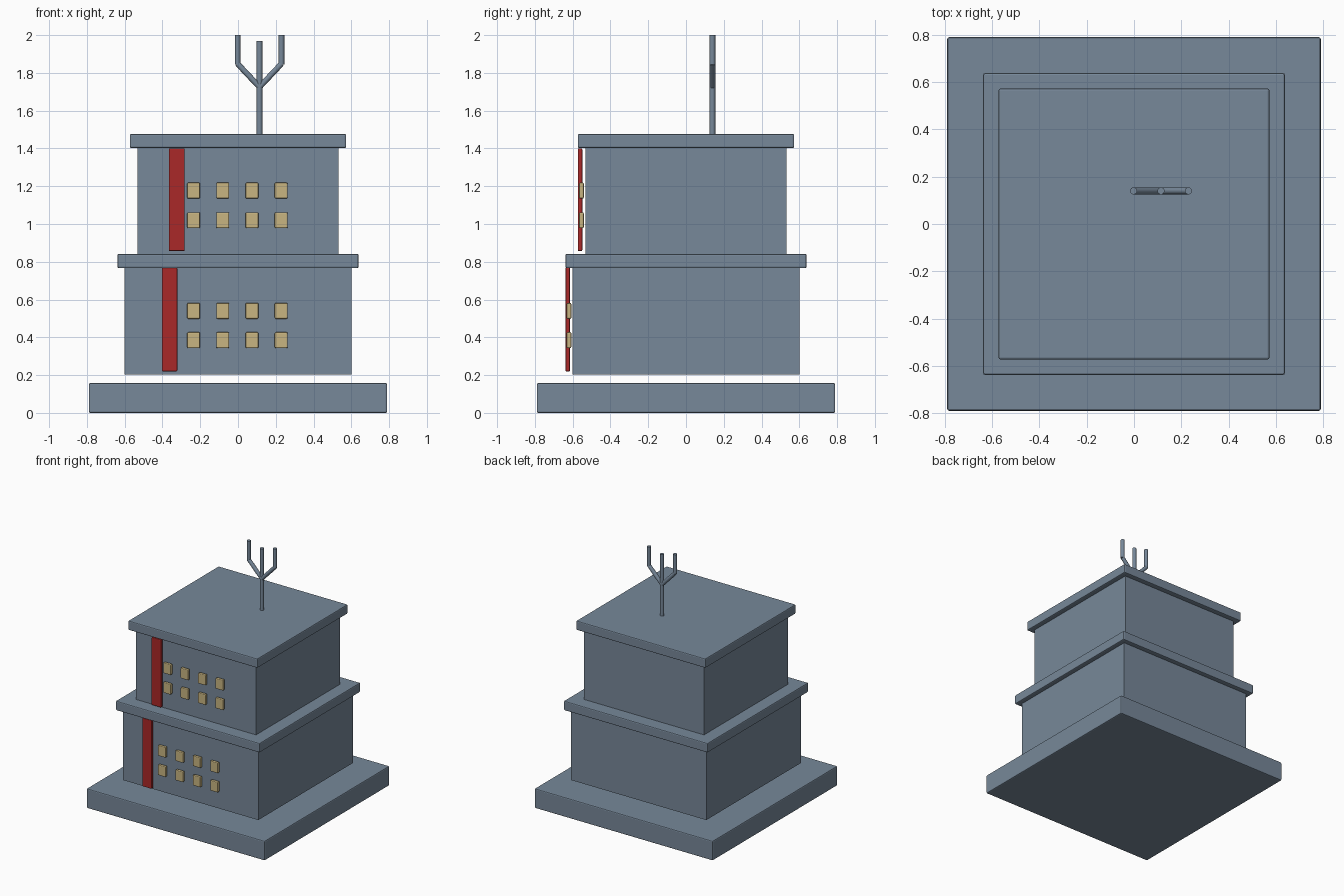
import bpy
from mathutils import Vector

cube = bpy.data.objects.get("Cube")
if cube:
    bpy.data.objects.remove(cube, do_unlink=True)


def material(name, rgb):
    m = bpy.data.materials.new(name)
    m.use_nodes = True
    m.diffuse_color = (*rgb, 1)
    m.node_tree.nodes["Principled BSDF"].inputs["Base Color"].default_value = (*rgb, 1)
    return m


SLATE = material("slate grey", (0.184, 0.246, 0.319))
RED = material("banner red", (0.402, 0.021, 0.021))
SAND = material("window sand", (0.58, 0.46, 0.22))


def box(name, low, high, mat, bevel=0.0):
    """Box between two corners, with optionally rounded edges."""
    low, high = Vector(low), Vector(high)
    bpy.ops.mesh.primitive_cube_add(size=1, location=(low + high) / 2)
    ob = bpy.context.object
    ob.name = name
    ob.scale = high - low
    bpy.ops.object.transform_apply(location=False, rotation=False, scale=True)
    ob.data.materials.append(mat)
    if bevel:
        mod = ob.modifiers.new("soft edges", "BEVEL")
        mod.width = bevel
        mod.segments = 2
    return ob


def block(name, half, bottom, top, bevel=0.0):
    """Square storey or slab centred on the origin."""
    return box(name, (-half, -half, bottom), (half, half, top), SLATE, bevel)


def rod(name, start, end, radius=0.015):
    start, end = Vector(start), Vector(end)
    axis = end - start
    bpy.ops.mesh.primitive_cylinder_add(vertices=16, radius=radius, depth=axis.length,
                                        location=(start + end) / 2)
    ob = bpy.context.object
    ob.name = name
    ob.rotation_euler = axis.to_track_quat("Z", "Y").to_euler()
    ob.data.materials.append(SLATE)
    bpy.ops.object.shade_smooth_by_angle()


# Base, storeys and overhanging slabs
block("base", 0.79, 0, 0.157, 0.008)
block("lower_storey", 0.6, 0.203, 0.77)
block("lower_slab", 0.638, 0.766, 0.842, 0.008)
block("upper_storey", 0.533, 0.84, 1.407)
block("roof_slab", 0.573, 1.402, 1.477, 0.008)

# Hanging banners
box("lower_banner", (-0.403, -0.638, 0.22), (-0.321, -0.614, 0.768), RED, 0.005)
box("upper_banner", (-0.366, -0.573, 0.857), (-0.282, -0.549, 1.4), RED, 0.005)

# Windows, two rows of four on each storey
for floor, front, rows in (("lower", -0.632, (0.385, 0.54)),
                           ("upper", -0.566, (1.02, 1.177))):
    for row, z in enumerate(rows):
        for col in range(4):
            x = -0.235 + 0.1545 * col
            box(f"{floor}_window_{row + 1}_{col + 1}", (x - 0.034, front, z - 0.042),
                (x + 0.034, front + 0.025, z + 0.042), SAND, 0.006)

# Three-pronged rooftop mast
mast_x, mast_y = 0.114, 0.14
rod("mast_pole", (mast_x, mast_y, 1.47), (mast_x, mast_y, 1.97))
for side, name in ((-1, "right"), (1, "left")):
    tip_x = mast_x + side * 0.116
    rod(f"mast_{name}_arm", (mast_x, mast_y, 1.725), (tip_x, mast_y, 1.848))
    rod(f"mast_{name}_prong", (tip_x, mast_y, 1.845), (tip_x, mast_y, 2))
